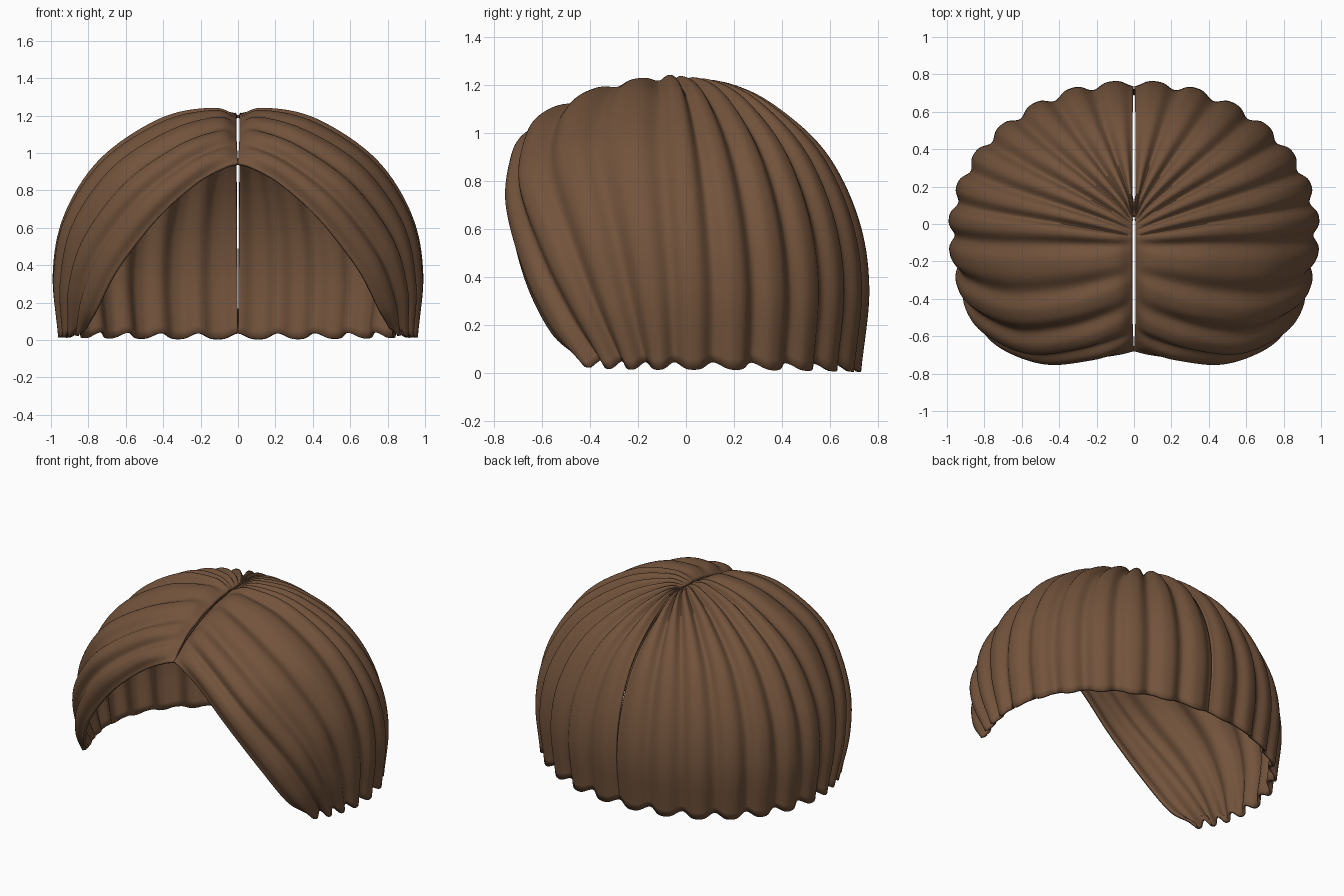
import bpy, math
from mathutils import Vector

if "Cube" in bpy.data.objects:
    bpy.data.objects.remove(bpy.data.objects["Cube"])

brown = bpy.data.materials.new("chestnut brown")
brown.diffuse_color = (0.17, 0.087, 0.045, 1)
brown.use_nodes = True
brown.node_tree.nodes["Principled BSDF"].inputs["Base Color"].default_value = brown.diffuse_color

GAP = 0.007      # half width of the parting
LOCKS = 11       # wavy locks on each side
NU, NS = 176, 48

# Guide strands, each running from the parting to the tip
front_edge = [(0, -.68, .95), (.08, -.71, .93), (.22, -.74, .85), (.43, -.755, .66),
              (.65, -.69, .39), (.77, -.58, .17), (.83, -.45, .04)]
front_side = [(GAP, -.52, 1.07), (.10, -.58, 1.08), (.30, -.65, 1.0), (.57, -.68, .80),
              (.79, -.58, .52), (.88, -.46, .27), (.89, -.33, .03)]
temple = [(GAP, -.30, 1.16), (.12, -.34, 1.19), (.38, -.41, 1.11), (.67, -.43, .92),
          (.88, -.36, .62), (.945, -.28, .31), (.93, -.20, .025)]
side = [(GAP, -.10, 1.20), (.14, -.10, 1.23), (.42, -.09, 1.165), (.73, -.08, .955),
        (.92, -.06, .66), (.98, -.04, .35), (.95, -.03, .025)]
back = [(GAP, .05, 1.205), (GAP, .17, 1.20), (GAP, .37, 1.10), (GAP, .58, .91),
        (.005, .715, .64), (.003, .76, .35), (0, .725, .015)]


def rear_strand(deg):
    """Elliptical sweep from the side strand round to the back strand."""
    c, s = math.cos(math.radians(deg)), math.sin(math.radians(deg))
    return [(max(a[0] * c, b[0]), a[1] + (b[1] - a[1]) * s, a[2] + (b[2] - a[2]) * s * s)
            for a, b in zip(side, back)]


guides = [front_edge, front_side, temple, side] + [rear_strand(18 * i) for i in range(1, 6)]
guides = [[Vector(p) for p in g] for g in guides]


def spline(pts, t):
    """Catmull-Rom through a list of points, t measured in point indices."""
    i = max(0, min(int(t), len(pts) - 2))
    f = t - i
    b, c = pts[i], pts[i + 1]
    a = pts[i - 1] if i > 0 else 2 * b - c
    d = pts[i + 2] if i + 2 < len(pts) else 2 * c - b
    return 0.5 * (2 * b + (c - a) * f + (2 * a - 5 * b + 4 * c - d) * f * f
                  + (3 * b - a - 3 * c + d) * f ** 3)


UMAX, SMAX = len(guides) - 1, len(side) - 1


def surface(u, s):
    return spline([spline(g, s) for g in guides], u)


# Hair half: lofted sheet with rounded locks
verts, faces = [], []
e = 0.01
for i in range(NU + 1):
    u = UMAX * i / NU
    ridge = -math.cos(2 * math.pi * LOCKS * u / UMAX)
    ridge = ridge - 0.2 * math.cos(4 * math.pi * LOCKS * u / UMAX)
    for j in range(NS + 1):
        s = SMAX * j / NS
        p = surface(u, s)
        du = surface(min(u + e, UMAX), s) - surface(max(u - e, 0), s)
        ds = surface(u, min(s + e, SMAX)) - surface(u, max(s - e, 0))
        n = ds.cross(du).normalized()
        q = p + n * 0.018 * ridge * min(1, s / 1.6)
        # scalloped hem
        q.z -= 0.014 * ridge * max(0, s - SMAX + 1) ** 2
        q.x = max(q.x, min(p.x, GAP))
        verts.append(q)
w = NS + 1
for i in range(NU):
    for j in range(NS):
        a = i * w + j
        faces.append((a, a + 1, a + w + 1, a + w))

mesh = bpy.data.meshes.new("hair_shell")
mesh.from_pydata(verts, [], faces)
mesh.materials.append(brown)
hair = bpy.data.objects.new("hair_shell", mesh)
bpy.context.collection.objects.link(hair)

# Thickness inwards, then the opposite half
solid = hair.modifiers.new("thickness", 'SOLIDIFY')
solid.thickness = 0.018
solid.offset = -1
mirror = hair.modifiers.new("other_half", 'MIRROR')
mirror.use_mirror_merge = False

bpy.context.view_layer.objects.active = hair
hair.select_set(True)
bpy.ops.object.shade_smooth_by_angle(angle=math.radians(50))
